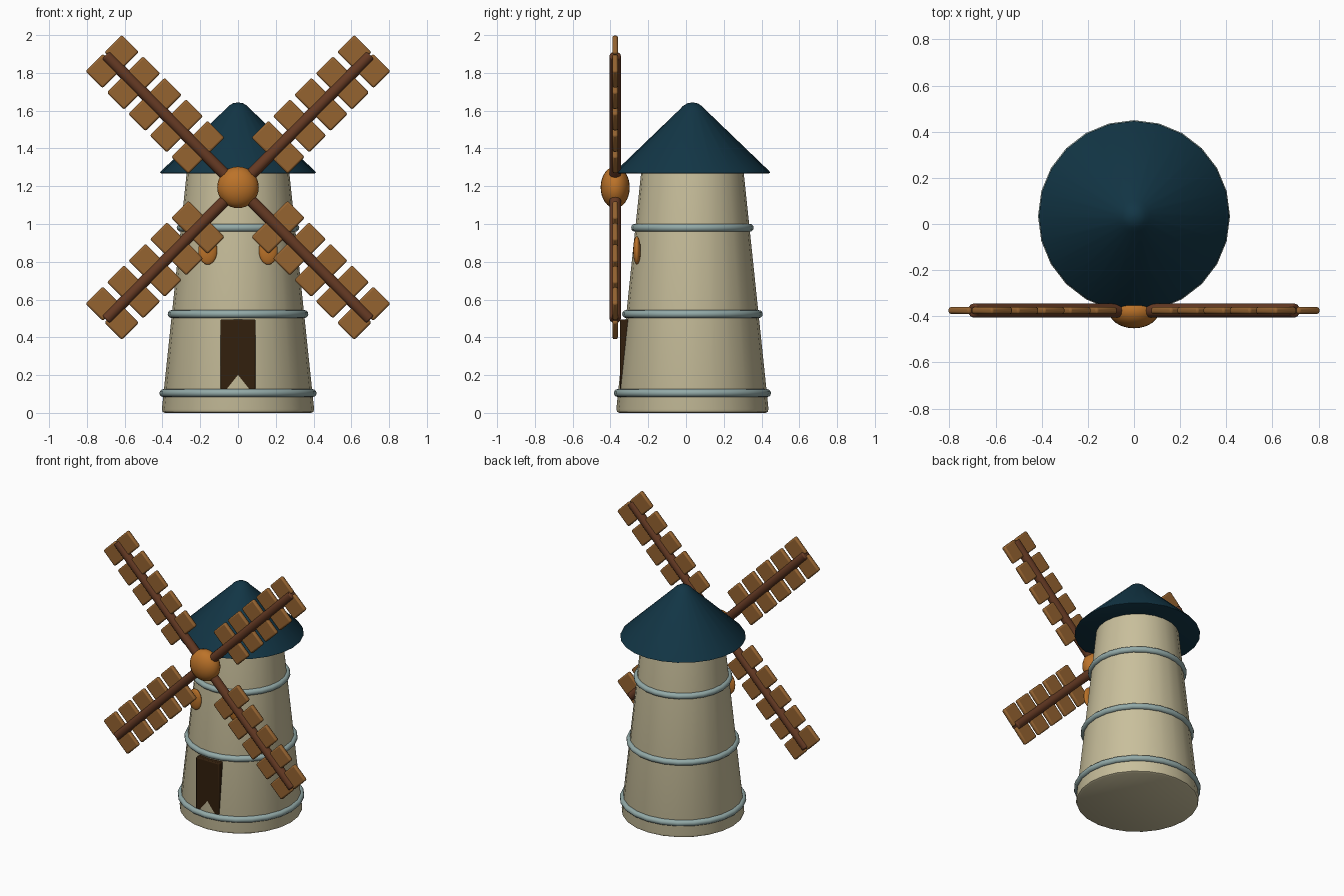
import bpy, math
from mathutils import Matrix, Vector

if "Cube" in bpy.data.objects:
    bpy.data.objects.remove(bpy.data.objects["Cube"])

CY = 0.034                       # tower axis
HUB = Vector((0, -0.375, 1.194))  # sail hub centre


def mat(name, r, g, b):
    m = bpy.data.materials.new(name)
    m.diffuse_color = (r, g, b, 1)
    m.use_nodes = True
    m.node_tree.nodes["Principled BSDF"].inputs["Base Color"].default_value = m.diffuse_color
    return m


CREAM = mat("cream plaster", 0.58, 0.52, 0.33)
STEEL = mat("grey blue band", 0.29, 0.40, 0.39)
NAVY = mat("navy roof", 0.006, 0.036, 0.06)
BROWN = mat("dark brown wood", 0.13, 0.042, 0.017)
TAN = mat("tan wood", 0.30, 0.125, 0.03)
ORANGE = mat("orange", 0.50, 0.17, 0.022)
DOOR = mat("door brown", 0.032, 0.014, 0.004)


def finish(name, material, bevel=0, segments=2, angle=35):
    o = bpy.context.object
    o.name = name
    o.data.materials.append(material)
    if bevel:
        b = o.modifiers.new("bevel", 'BEVEL')
        b.width, b.segments = bevel, segments
    bpy.ops.object.shade_smooth_by_angle(angle=math.radians(angle))
    return o


def lathe(name, profile, material, n=24):
    """Turned solid around the tower axis from (radius, z) points, capped at both ends."""
    verts, faces = [], []
    for r, z in profile:
        for i in range(n):
            a = 2 * math.pi * i / n
            verts.append((r * math.cos(a), CY + r * math.sin(a), z))
    for k in range(len(profile) - 1):
        for i in range(n):
            j = (i + 1) % n
            faces.append((k * n + i, k * n + j, (k + 1) * n + j, (k + 1) * n + i))
    faces.append(tuple(reversed(range(n))))
    top = (len(profile) - 1) * n
    faces.append(tuple(range(top, top + n)))
    me = bpy.data.meshes.new(name)
    me.from_pydata(verts, [], faces)
    o = bpy.data.objects.new(name, me)
    bpy.context.collection.objects.link(o)
    bpy.ops.object.select_all(action='DESELECT')
    o.select_set(True)
    bpy.context.view_layer.objects.active = o
    return finish(name, material)


def ellipsoid(name, loc, size, material):
    bpy.ops.mesh.primitive_uv_sphere_add(segments=24, ring_count=16, radius=1, location=loc)
    bpy.context.object.scale = size
    return finish(name, material)


def tower_r(z):
    return 0.405 - 0.133 * z / 1.27


# Tower and roof
lathe("tower", [(0.388, 0), (0.399, 0.006), (0.403, 0.02), (tower_r(1.28), 1.28)], CREAM)
lathe("roof", [(0.405, 1.268), (0.412, 1.271), (0.408, 1.279), (0.068, 1.606), (0.05, 1.625),
               (0.027, 1.639), (0.004, 1.643)], NAVY)

# Metal bands
for i, z in enumerate((0.105, 0.523, 0.98)):
    bpy.ops.mesh.primitive_torus_add(major_radius=tower_r(z) + 0.001, minor_radius=0.021,
                                     major_segments=24, minor_segments=12, location=(0, CY, z))
    finish(f"band_{i}", STEEL, angle=60)

# Door plate sunk into the tapered wall
bpy.ops.mesh.primitive_cube_add(size=1, location=(0, -0.325, 0.28))
bpy.context.object.scale = (0.186, 0.05, 0.43)
bpy.ops.object.transform_apply(location=False, rotation=False, scale=True)
finish("door", DOOR, 0.007)

# Round windows
for s, side in ((-1, "left"), (1, "right")):
    ellipsoid(f"window_{side}", (s * 0.16, -0.26, 0.86), (0.05, 0.02, 0.075), ORANGE)

# Hub and four sails
ellipsoid("hub", HUB, (0.11, 0.077, 0.11), ORANGE)
for k in range(4):
    rot = Matrix.Rotation(math.radians(45 + 90 * k), 4, 'Y')   # local z points along the sail
    place = Matrix.Translation(HUB) @ rot
    bpy.ops.mesh.primitive_cylinder_add(vertices=12, radius=0.031, depth=0.99)
    bpy.context.object.matrix_world = place @ Matrix.Translation((0, 0, 0.495))
    finish(f"sail_arm_{k}", BROWN, 0.008)
    for i in range(5):
        for s in (-1, 1):
            bpy.ops.mesh.primitive_cube_add(size=1)
            o = bpy.context.object
            o.data.transform(Matrix.Diagonal((0.13, 0.03, 0.128, 1)))
            o.matrix_world = place @ Matrix.Translation((s * 0.071, 0, 0.3 + 0.1605 * i))
            finish(f"sail_slat_{k}_{i}_{'a' if s < 0 else 'b'}", TAN, 0.01)
